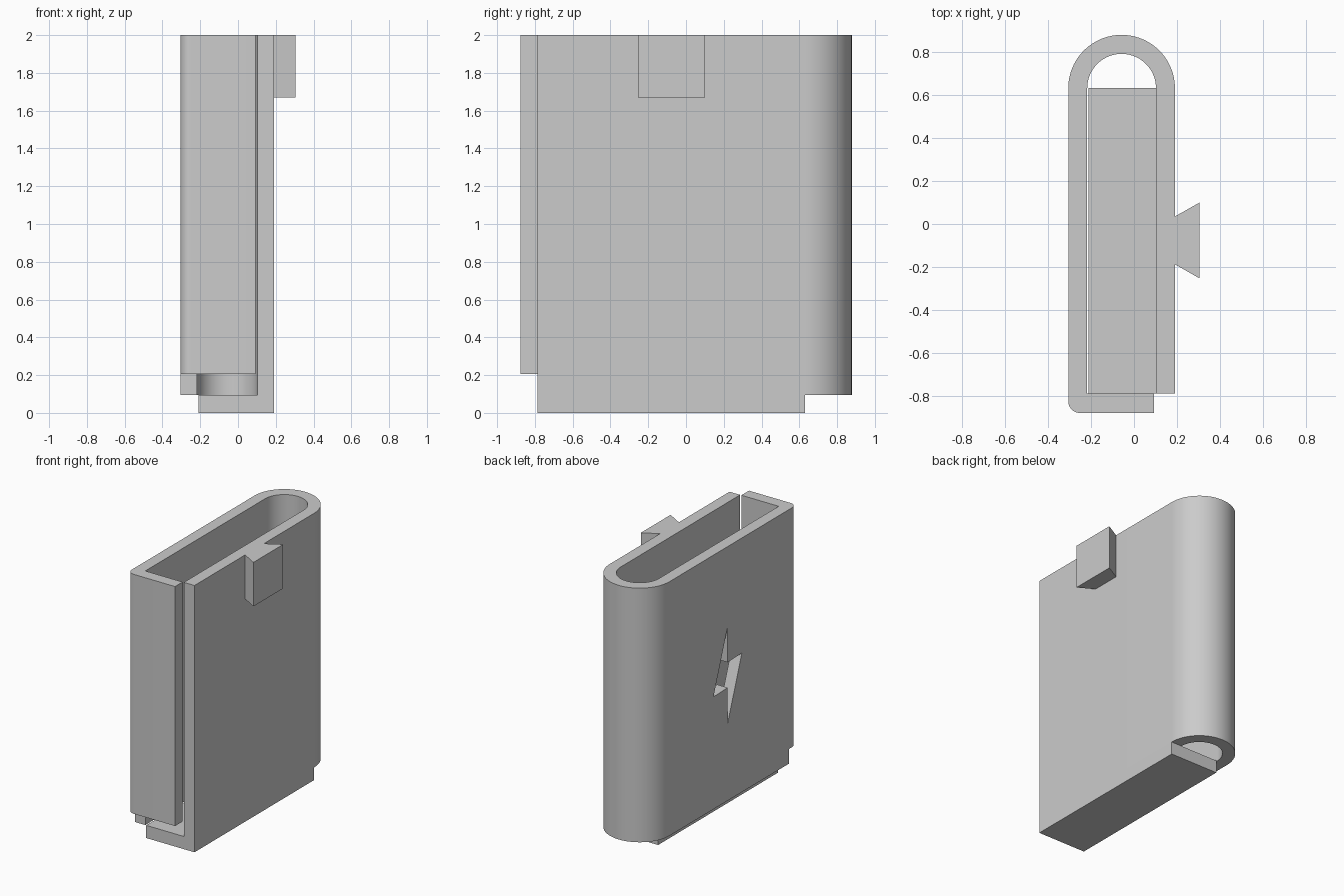
import bpy, bmesh, math
from mathutils import Vector

if "Cube" in bpy.data.objects:
    bpy.data.objects.remove(bpy.data.objects["Cube"], do_unlink=True)

grey = bpy.data.materials.new("matte grey")
grey.use_nodes = True
colour = (0.6, 0.6, 0.6, 1)
grey.diffuse_color = colour
grey.node_tree.nodes["Principled BSDF"].inputs["Base Color"].default_value = colour

# Main dimensions
LEFT, RIGHT = -0.305, 0.19
INNER_LEFT, INNER_RIGHT = -0.218, 0.102
FRONT, INNER_FRONT, BEND = -0.877, -0.787, 0.63
TOP, SHELL_BOTTOM, FLAP_BOTTOM = 2.0, 0.095, 0.205
MID = (LEFT + RIGHT) / 2


def prism(name, points, depth):
    """Extrude a flat outline along a depth vector."""
    bm = bmesh.new()
    face = bm.faces.new([bm.verts.new(p) for p in points])
    moved = bmesh.ops.extrude_face_region(bm, geom=[face])["geom"]
    bmesh.ops.translate(bm, vec=Vector(depth),
                        verts=[v for v in moved if isinstance(v, bmesh.types.BMVert)])
    bmesh.ops.recalc_face_normals(bm, faces=bm.faces)
    mesh = bpy.data.meshes.new(name)
    bm.to_mesh(mesh)
    bm.free()
    mesh.materials.append(grey)
    obj = bpy.data.objects.new(name, mesh)
    bpy.context.collection.objects.link(obj)
    return obj


def upright(name, outline, low, high):
    return prism(name, [(x, y, low) for x, y in outline], (0, 0, high - low))


def box(name, x0, x1, y0, y1, z0, z1):
    return upright(name, [(x0, y0), (x1, y0), (x1, y1), (x0, y1)], z0, z1)


def arc(cx, cy, r, start, end, steps):
    angles = [math.radians(start + (end - start) * i / steps) for i in range(steps + 1)]
    return [(cx + r * math.cos(a), cy + r * math.sin(a)) for a in angles]


def activate(obj):
    bpy.ops.object.select_all(action="DESELECT")
    obj.select_set(True)
    bpy.context.view_layer.objects.active = obj


def cut(obj, cutter):
    cutter.hide_render = True
    mod = obj.modifiers.new("cut", "BOOLEAN")
    mod.operation, mod.solver, mod.object = "DIFFERENCE", "EXACT", cutter
    activate(obj)
    bpy.ops.object.modifier_apply(modifier=mod.name)
    bpy.data.objects.remove(cutter, do_unlink=True)


# Wrapped shell: right wall, rounded back, left wall and front flap
corner = 0.055
outline = [(RIGHT, INNER_FRONT)]
outline += arc(MID, BEND, RIGHT - MID, 0, 180, 48)
outline += arc(LEFT + corner, FRONT + corner, corner, 180, 270, 10)
outline += [(0.092, FRONT), (0.092, INNER_FRONT), (INNER_LEFT, INNER_FRONT)]
outline += arc(MID, BEND, INNER_RIGHT - MID, 180, 0, 48)
outline += [(INNER_RIGHT, INNER_FRONT)]
shell = upright("shell", outline, SHELL_BOTTOM, TOP)

# Shorten the front flap
cut(shell, box("flap_cutter", -0.5, 0.097, -1, INNER_FRONT, -0.1, FLAP_BOTTOM))

# Lightning-shaped opening through the left wall, point-symmetric
half = [(0, 0.363), (0, 0.095), (-0.168, 0.1)]
bolt = half + [(-y, -z) for y, z in half]
cut(shell, prism("bolt_cutter", [(-0.4, y - 0.058, z + 1.037) for y, z in bolt], (0.25, 0, 0)))
activate(shell)
bpy.ops.object.shade_smooth_by_angle(angle=math.radians(30))

# Floor slab, just clear of the left wall
box("floor", -0.21, RIGHT, INNER_FRONT, BEND, 0, SHELL_BOTTOM)

# Dovetail mounting tab on the right wall
upright("mounting_tab", [(RIGHT, -0.187), (0.305, -0.253), (0.305, 0.1), (RIGHT, 0.035)], 1.67, TOP)
